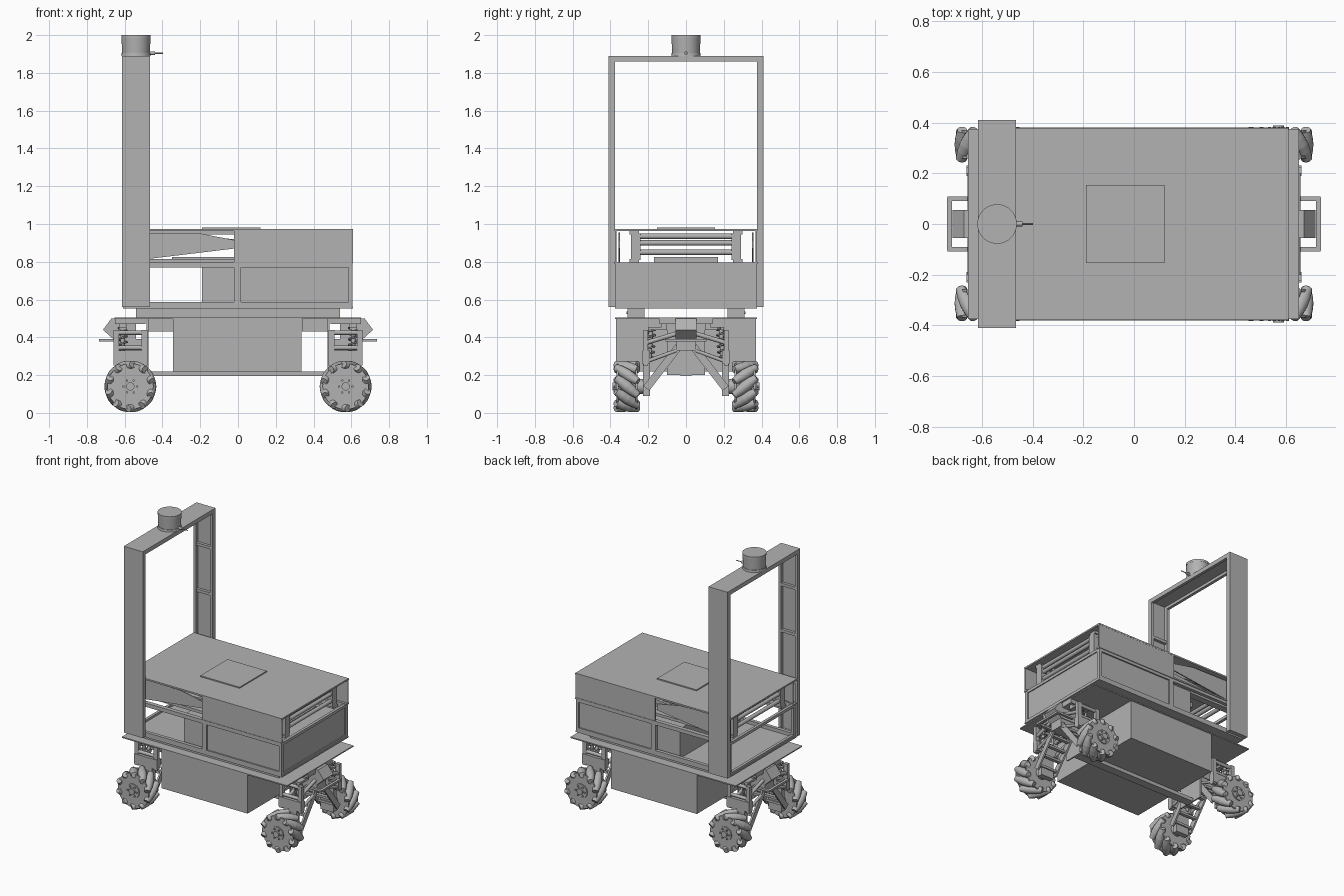
import bpy, bmesh, math
from mathutils import Vector, Matrix

if "Cube" in bpy.data.objects:
    bpy.data.objects.remove(bpy.data.objects["Cube"])

grey = bpy.data.materials.new("light_grey")
grey.use_nodes = True
grey.diffuse_color = (0.45, 0.45, 0.45, 1)
grey.node_tree.nodes["Principled BSDF"].inputs["Base Color"].default_value = grey.diffuse_color


def box(bm, x0, x1, y0, y1, z0, z1):
    m = Matrix.Translation(((x0 + x1) / 2, (y0 + y1) / 2, (z0 + z1) / 2))
    m = m @ Matrix.Diagonal((abs(x1 - x0), abs(y1 - y0), abs(z1 - z0), 1))
    bmesh.ops.create_cube(bm, size=1, matrix=m)


def aim(a, b):
    d = Vector(b) - Vector(a)
    return Matrix.Translation((Vector(a) + Vector(b)) / 2) @ d.to_track_quat('Z', 'Y').to_matrix().to_4x4(), d.length


def rod(bm, a, b, r, r2=None, n=16):
    m, length = aim(a, b)
    bmesh.ops.create_cone(bm, cap_ends=True, segments=n, radius1=r,
                          radius2=r if r2 is None else r2, depth=length, matrix=m)


def prism(bm, points, y0, y1):
    """Extrude an outline in x and z along y."""
    face = bm.faces.new([bm.verts.new((x, y0, z)) for x, z in points])
    ext = bmesh.ops.extrude_face_region(bm, geom=[face])
    bmesh.ops.translate(bm, vec=(0, y1 - y0, 0),
                        verts=[v for v in ext["geom"] if isinstance(v, bmesh.types.BMVert)])


def finish(name, bm, smooth=False):
    bmesh.ops.recalc_face_normals(bm, faces=bm.faces[:])
    me = bpy.data.meshes.new(name)
    bm.to_mesh(me)
    bm.free()
    me.materials.append(grey)
    ob = bpy.data.objects.new(name, me)
    bpy.context.collection.objects.link(ob)
    if smooth:
        bpy.ops.object.select_all(action='DESELECT')
        ob.select_set(True)
        bpy.context.view_layer.objects.active = ob
        bpy.ops.object.shade_smooth_by_angle()
    return ob


# Lower body with centre beam, deck and spacer rails
bm = bmesh.new()
box(bm, -0.345, 0.335, -0.37, 0.37, 0.22, 0.5)
box(bm, -0.48, 0.48, -0.03, 0.03, 0.195, 0.22)
finish("lower_body", bm)

bm = bmesh.new()
box(bm, -0.655, 0.65, -0.375, 0.375, 0.498, 0.506)
finish("lower_deck", bm)

bm = bmesh.new()
for s in (-1, 1):
    box(bm, -0.54, 0.54, s * 0.22, s * 0.31, 0.506, 0.555)
    for x in (-0.43, -0.26, 0.26, 0.43):
        rod(bm, (x, s * 0.305, 0.53), (x, s * 0.315, 0.53), 0.007)
finish("spacer_rails", bm)

# Middle bay: floor, open frame, recessed panels and inner box
bm = bmesh.new()
box(bm, -0.61, 0.61, -0.375, 0.375, 0.553, 0.563)
finish("bay_floor", bm)

bm = bmesh.new()
for s in (-1, 1):
    for z in (0.563, 0.77):
        box(bm, -0.605, 0.605, s * 0.35, s * 0.375, z, z + 0.025)
    for x in (-0.605, -0.02, -0.005, 0.585):
        box(bm, x, x + 0.02, s * 0.35, s * 0.375, 0.563, 0.795)
for x in (-0.605, 0.585):
    box(bm, x, x + 0.02, -0.375, 0.375, 0.563, 0.578)
    box(bm, x, x + 0.02, -0.375, 0.375, 0.775, 0.795)
finish("bay_frame", bm)

bm = bmesh.new()
for s in (-1, 1):
    box(bm, 0, 0.6, s * 0.355, s * 0.365, 0.57, 0.79)
box(bm, 0.588, 0.598, -0.36, 0.36, 0.57, 0.79)
finish("bay_panels", bm)

bm = bmesh.new()
box(bm, -0.19, 0.585, -0.34, 0.34, 0.563, 0.775)
finish("inner_box", bm)

# Upper tier: skirts, tapered side plates, top and hatch
bm = bmesh.new()
for s in (-1, 1):
    box(bm, -0.02, 0.61, s * 0.367, s * 0.377, 0.795, 0.965)
    prism(bm, [(-0.6, 0.8), (-0.02, 0.87), (-0.02, 0.915), (-0.2, 0.95), (-0.6, 0.955)],
          s * 0.35, s * 0.358)
    box(bm, -0.61, 0.61, s * 0.35, s * 0.38, 0.79, 0.8)
finish("side_skirts", bm)

bm = bmesh.new()
box(bm, -0.615, 0.61, -0.378, 0.378, 0.963, 0.974)
finish("top_plate", bm)
bm = bmesh.new()
box(bm, -0.19, 0.12, -0.153, 0.153, 0.974, 0.982)
finish("top_hatch", bm)

# Scissor lift inside the upper tier
bm = bmesh.new()
for s in (-1, 1):
    for up in (-1, 1):
        y = s * (0.27 + up * 0.012)
        prism(bm, [(-0.56, 0.88 - up * 0.06), (-0.56, 0.91 - up * 0.06),
                   (0.56, 0.91 + up * 0.045), (0.56, 0.88 + up * 0.045)], y - 0.01, y + 0.01)
    box(bm, -0.58, 0.58, s * 0.25, s * 0.3, 0.795, 0.815)
    box(bm, -0.58, 0.58, s * 0.25, s * 0.3, 0.945, 0.963)
    for x in (-0.56, 0.56):
        box(bm, x - 0.02, x + 0.02, s * 0.24, s * 0.29, 0.81, 0.95)
for x in (-0.56, 0.56):
    for z in (0.85, 0.9, 0.935):
        rod(bm, (x, -0.27, z), (x, 0.27, z), 0.014)
box(bm, -0.35, 0.5, -0.17, 0.17, 0.79, 0.825)
finish("scissor_lift", bm, True)

# Mast: channel uprights and cross beam, open on the inside, with rungs
bm = bmesh.new()
for s in (-1, 1):
    box(bm, -0.615, -0.465, s * 0.4, s * 0.41, 0.56, 1.89)
    for x in (-0.615, -0.485):
        box(bm, x, x + 0.02, s * 0.377, s * 0.405, 0.56, 1.885)
    for z in (0.56, 0.93, 1.27, 1.6):
        box(bm, -0.61, -0.47, s * 0.38, s * 0.405, z, z + 0.02)
box(bm, -0.615, -0.465, -0.41, 0.41, 1.88, 1.89)
for x in (-0.615, -0.485):
    box(bm, x, x + 0.02, -0.41, 0.41, 1.86, 1.885)
finish("mast", bm)

# Sensor with a waisted body and side plug
bm = bmesh.new()
for z0, z1, r0, r1 in ((1.89, 1.905, 0.078, 0.076), (1.905, 1.985, 0.073, 0.077), (1.985, 2.0, 0.078, 0.078)):
    rod(bm, (-0.54, 0, z0), (-0.54, 0, z1), r0, r1, 40)
rod(bm, (-0.47, 0, 1.904), (-0.44, 0, 1.904), 0.009)
rod(bm, (-0.44, 0, 1.904), (-0.398, 0, 1.904), 0.003)
finish("mast_sensor", bm, True)


def make_wheel(name, cx, s, tilt):
    """Roller wheel: hub, side discs and slanted barrel rollers."""
    c = Vector((cx, s * 0.313, 0.14))
    bm = bmesh.new()
    rod(bm, c - Vector((0, 0.05, 0)), c + Vector((0, 0.05, 0)), 0.085, n=32)
    for k in (-1, 1):
        p = c + Vector((0, k * 0.05, 0))
        rod(bm, p - Vector((0, 0.005, 0)), p + Vector((0, 0.005, 0)), 0.122, n=32)
    out = Vector((0, s, 0))
    rod(bm, c + out * 0.05, c + out * 0.062, 0.05, n=24)
    rod(bm, c + out * 0.05, c + out * 0.075, 0.022, n=12)
    rod(bm, c - out * 0.05, c - out * 0.12, 0.04, n=20)
    for i in range(6):
        a = i * math.tau / 6
        q = c + Vector((math.cos(a), 0, math.sin(a))) * 0.036
        rod(bm, q, q + out * 0.07, 0.006, n=8)
    n = 10
    for i in range(n):
        a = i * math.tau / n
        radial = Vector((math.cos(a), 0, math.sin(a)))
        along = Vector((0, 1, 0)) + tilt * 0.8 * Vector((-math.sin(a), 0, math.cos(a)))
        along.normalize()
        p = c + radial * 0.108
        for k in (-1, 1):
            rod(bm, p, p + along * k * 0.035, 0.03, 0.027, 14)
            rod(bm, p + along * k * 0.035, p + along * k * 0.075, 0.027, 0.019, 14)
    finish(name, bm, True)


def make_spring(name, a, b):
    """Coil made from a bevelled helix."""
    cu = bpy.data.curves.new(name, 'CURVE')
    cu.dimensions = '3D'
    cu.bevel_depth, cu.bevel_resolution = 0.005, 1
    sp = cu.splines.new('POLY')
    m, length = aim(a, b)
    count, turns = 84, 6
    sp.points.add(count - 1)
    for i, pt in enumerate(sp.points):
        t = i / (count - 1)
        w = t * turns * math.tau
        pt.co = (*(m @ Vector((0.024 * math.cos(w), 0.024 * math.sin(w), (t - 0.5) * length))), 1)
    cu.materials.append(grey)
    bpy.context.collection.objects.link(bpy.data.objects.new(name, cu))


# Running gear at both ends
for e, end in ((-1, "right"), (1, "left")):
    cx = e * 0.57
    # Central snout, support plate and bumper loop
    bm = bmesh.new()
    prism(bm, [(e * x, z) for x, z in ((0.54, 0.5), (0.67, 0.5), (0.715, 0.44), (0.66, 0.39), (0.54, 0.39))],
          -0.055, 0.055)
    box(bm, e * 0.475, e * 0.485, -0.1, 0.1, 0.2, 0.5)
    box(bm, e * 0.48, e * 0.66, -0.05, 0.05, 0.33, 0.39)
    box(bm, e * 0.49, e * 0.65, -0.14, 0.14, 0.47, 0.5)
    box(bm, e * 0.34, e * 0.48, -0.03, 0.03, 0.43, 0.5)
    finish(end + "_axle_mount", bm)

    bm = bmesh.new()
    for s in (-1, 1):
        box(bm, e * 0.6, e * 0.735, s * 0.09, s * 0.108, 0.378, 0.392)
    box(bm, e * 0.718, e * 0.737, -0.105, 0.105, 0.378, 0.392)
    finish(end + "_bumper", bm)

    for s, side in ((-1, "front"), (1, "back")):
        tag = end + "_" + side
        make_wheel(tag + "_wheel", cx, s, e * s)
        # Ladder arm sloping to the hub, upright plates and upper links
        bm = bmesh.new()
        top, low = Vector((0, s * 0.04, 0.35)), Vector((0, s * 0.21, 0.13))
        for dx in (-0.075, 0.075):
            m, length = aim(top, low)
            m = Matrix.Translation((cx + dx, 0, 0)) @ m @ Matrix.Diagonal((0.012, 0.04, length, 1))
            bmesh.ops.create_cube(bm, size=1, matrix=m)
            box(bm, cx + dx - 0.015, cx + dx + 0.015, s * 0.2, s * 0.225, 0.25, 0.44)
            rod(bm, (cx + dx, s * 0.05, 0.42), (cx + dx, s * 0.215, 0.37), 0.012)
            rod(bm, (cx + dx, s * 0.05, 0.33), (cx + dx, s * 0.215, 0.27), 0.01)
        for t in (0.15, 0.4, 0.65, 0.9):
            p = top.lerp(low, t)
            box(bm, cx - 0.075, cx + 0.075, p.y - 0.012, p.y + 0.012, p.z - 0.008, p.z + 0.008)
        box(bm, cx - 0.09, cx + 0.09, s * 0.19, s * 0.23, 0.26, 0.33)
        box(bm, cx - 0.05, cx + 0.05, s * 0.19, s * 0.228, 0.09, 0.27)
        for z in (0.345, 0.425):
            rod(bm, (cx - 0.08, s * 0.212, z), (cx + 0.08, s * 0.212, z), 0.012)
        finish(tag + "_arm", bm, True)
        # Shock absorber
        a, b = (cx + e * 0.04, s * 0.195, 0.27), (cx + e * 0.04, s * 0.185, 0.45)
        make_spring(tag + "_spring", a, b)
        bm = bmesh.new()
        rod(bm, a, b, 0.012)
        box(bm, cx + e * 0.02, cx + e * 0.06, s * 0.1, s * 0.2, 0.44, 0.455)
        box(bm, cx + e * 0.02, cx + e * 0.06, s * 0.1, s * 0.13, 0.44, 0.5)
        finish(tag + "_damper", bm, True)
